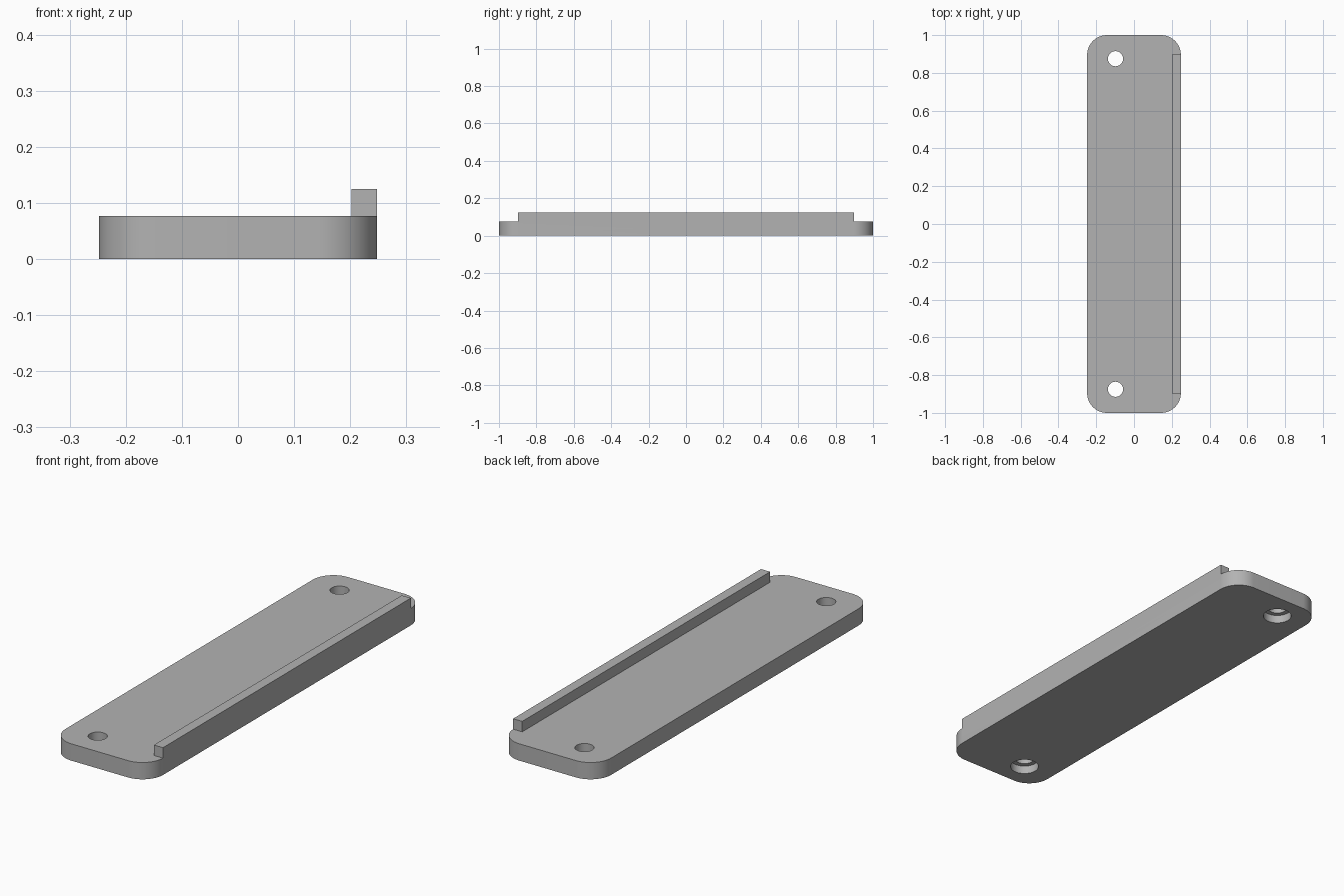
import bpy
import bmesh
from math import cos, sin, pi, radians

HALF_W, HALF_L, THICK, CORNER = 0.248, 1.0, 0.077, 0.105
HOLE_X, HOLE_Y, HOLE_R = -0.098, 0.875, 0.04
BORE_R, BORE_DEPTH = 0.062, 0.038
RAIL_INNER, RAIL_END, RAIL_TOP = 0.202, 0.897, 0.125

if "Cube" in bpy.data.objects:
    bpy.data.objects.remove(bpy.data.objects["Cube"], do_unlink=True)

grey = bpy.data.materials.new("mid_grey")
grey.use_nodes = True
colour = (0.45, 0.45, 0.45, 1)
grey.diffuse_color = colour
grey.node_tree.nodes["Principled BSDF"].inputs["Base Color"].default_value = colour


def prism(name, outline, z0, z1):
    """Extrude a flat outline from z0 to z1."""
    bm = bmesh.new()
    base = bm.faces.new([bm.verts.new((x, y, z0)) for x, y in outline])
    top = bmesh.ops.extrude_face_region(bm, geom=[base])["geom"]
    verts = [v for v in top if isinstance(v, bmesh.types.BMVert)]
    bmesh.ops.translate(bm, verts=verts, vec=(0, 0, z1 - z0))
    bmesh.ops.recalc_face_normals(bm, faces=bm.faces)
    mesh = bpy.data.meshes.new(name)
    bm.to_mesh(mesh)
    bm.free()
    mesh.materials.append(grey)
    obj = bpy.data.objects.new(name, mesh)
    bpy.context.collection.objects.link(obj)
    return obj


def arc(cx, cy, r, start, sweep, steps):
    return [(cx + r * cos(start + sweep * i / steps),
             cy + r * sin(start + sweep * i / steps)) for i in range(steps + 1)]


def activate(obj):
    bpy.ops.object.select_all(action="DESELECT")
    obj.select_set(True)
    bpy.context.view_layer.objects.active = obj


def combine(target, tool, operation):
    """Apply a boolean and discard the tool object."""
    tool.hide_render = True
    activate(target)
    mod = target.modifiers.new(operation, "BOOLEAN")
    mod.object, mod.operation, mod.solver = tool, operation, "EXACT"
    bpy.ops.object.modifier_apply(modifier=mod.name)
    bpy.data.objects.remove(tool, do_unlink=True)


# Base plate with rounded corners
outline = []
for i, (sx, sy) in enumerate([(1, 1), (-1, 1), (-1, -1), (1, -1)]):
    outline += arc(sx * (HALF_W - CORNER), sy * (HALF_L - CORNER),
                   CORNER, i * pi / 2, pi / 2, 16)
plate = prism("base_plate", outline, 0, THICK)

# Raised rail flush with the left side
rail = prism("side_rail", [(RAIL_INNER, -RAIL_END), (HALF_W, -RAIL_END),
                           (HALF_W, RAIL_END), (RAIL_INNER, RAIL_END)],
             THICK / 2, RAIL_TOP)
combine(plate, rail, "UNION")

# Screw holes, counterbored from below
for y in (-HOLE_Y, HOLE_Y):
    for r, z0, z1 in ((HOLE_R, -0.05, 0.2), (BORE_R, -0.05, BORE_DEPTH)):
        circle = arc(HOLE_X, y, r, 0, 2 * pi, 48)[:-1]
        combine(plate, prism("hole_cutter", circle, z0, z1), "DIFFERENCE")

activate(plate)
bpy.ops.object.shade_smooth_by_angle(angle=radians(30))
